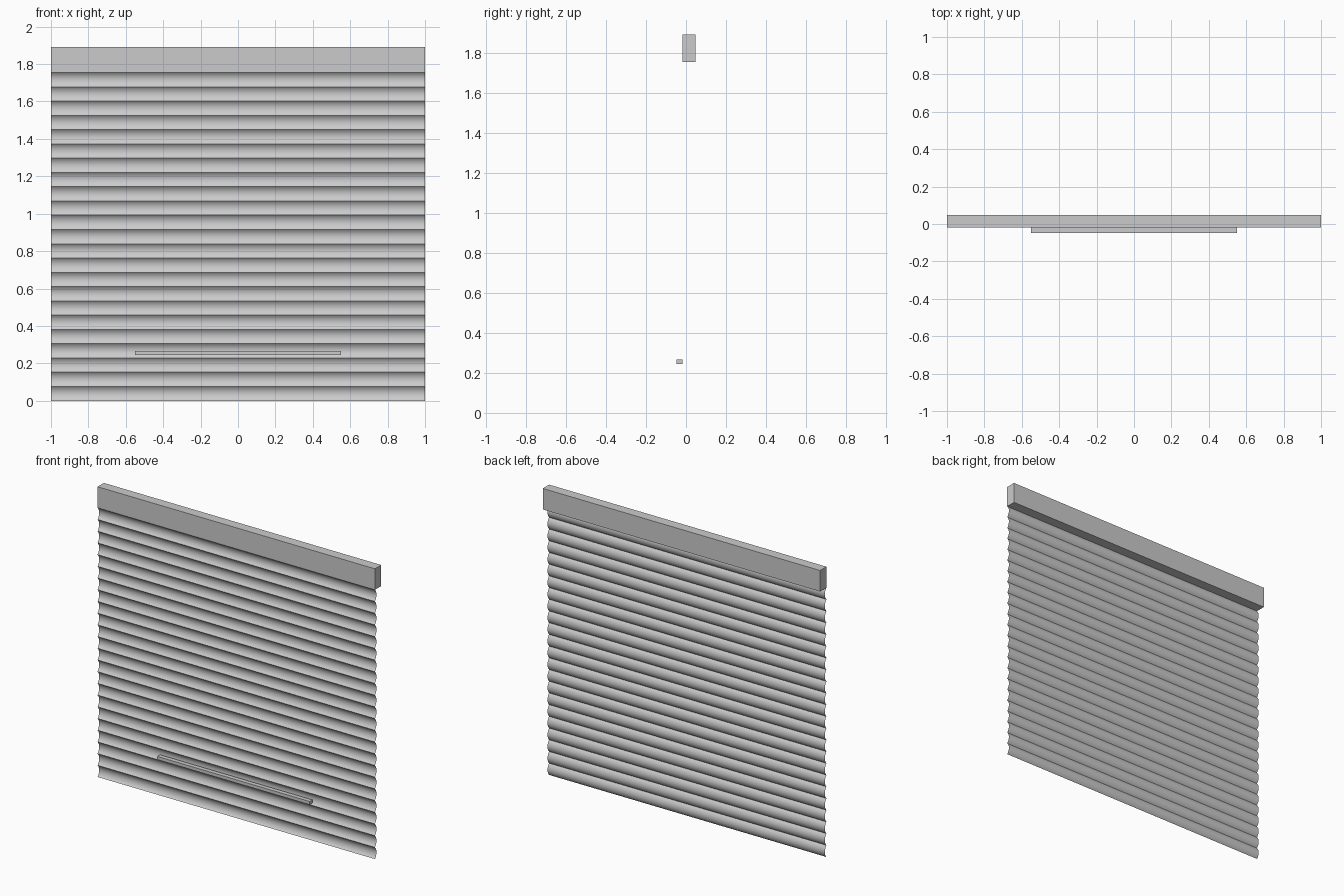
import bpy, math

if "Cube" in bpy.data.objects:
    bpy.data.objects.remove(bpy.data.objects["Cube"])

HALF_W = 1.0
SLATS = 23
CURTAIN_TOP = 1.755
FRONT_Y = -0.018   # ridge line of the slats
DEPTH = 0.016      # how far each slat bows backwards
SEG = 10


def box(name, x, y0, y1, z0, z1):
    bpy.ops.mesh.primitive_cube_add(size=1, location=(0, (y0 + y1) / 2, (z0 + z1) / 2))
    ob = bpy.context.object
    ob.name = name
    ob.scale = (2 * x, y1 - y0, z1 - z0)
    bpy.ops.object.transform_apply(location=False, rotation=False, scale=True)
    return ob


# Curtain: thin corrugated sheet, one circular arc per slat
pitch = CURTAIN_TOP / SLATS
radius = (pitch ** 2 / 4 + DEPTH ** 2) / (2 * DEPTH)
half_angle = math.asin(pitch / 2 / radius)
profile = [(FRONT_Y, 0.0)]
for s in range(SLATS):
    for i in range(1, SEG + 1):
        a = half_angle * (2 * i / SEG - 1)
        y = FRONT_Y + DEPTH - radius * (1 - math.cos(a))
        profile.append((y, (s + 0.5) * pitch + radius * math.sin(a)))

verts = [(x, y, z) for y, z in profile for x in (-HALF_W, HALF_W)]
faces = [(2 * i, 2 * i + 1, 2 * i + 3, 2 * i + 2) for i in range(len(profile) - 1)]
mesh = bpy.data.meshes.new("shutter_curtain")
mesh.from_pydata(verts, [], faces)
curtain = bpy.data.objects.new("shutter_curtain", mesh)
bpy.context.collection.objects.link(curtain)
bpy.ops.object.select_all(action='DESELECT')
curtain.select_set(True)
bpy.context.view_layer.objects.active = curtain
bpy.ops.object.shade_smooth_by_angle(angle=math.radians(35))

# Housing for the roll, and the lifting bar
box("roller_housing", HALF_W, -0.018, 0.047, CURTAIN_TOP, 1.892)
box("pull_bar", 0.55, -0.047, -0.018, 0.245, 0.266)
